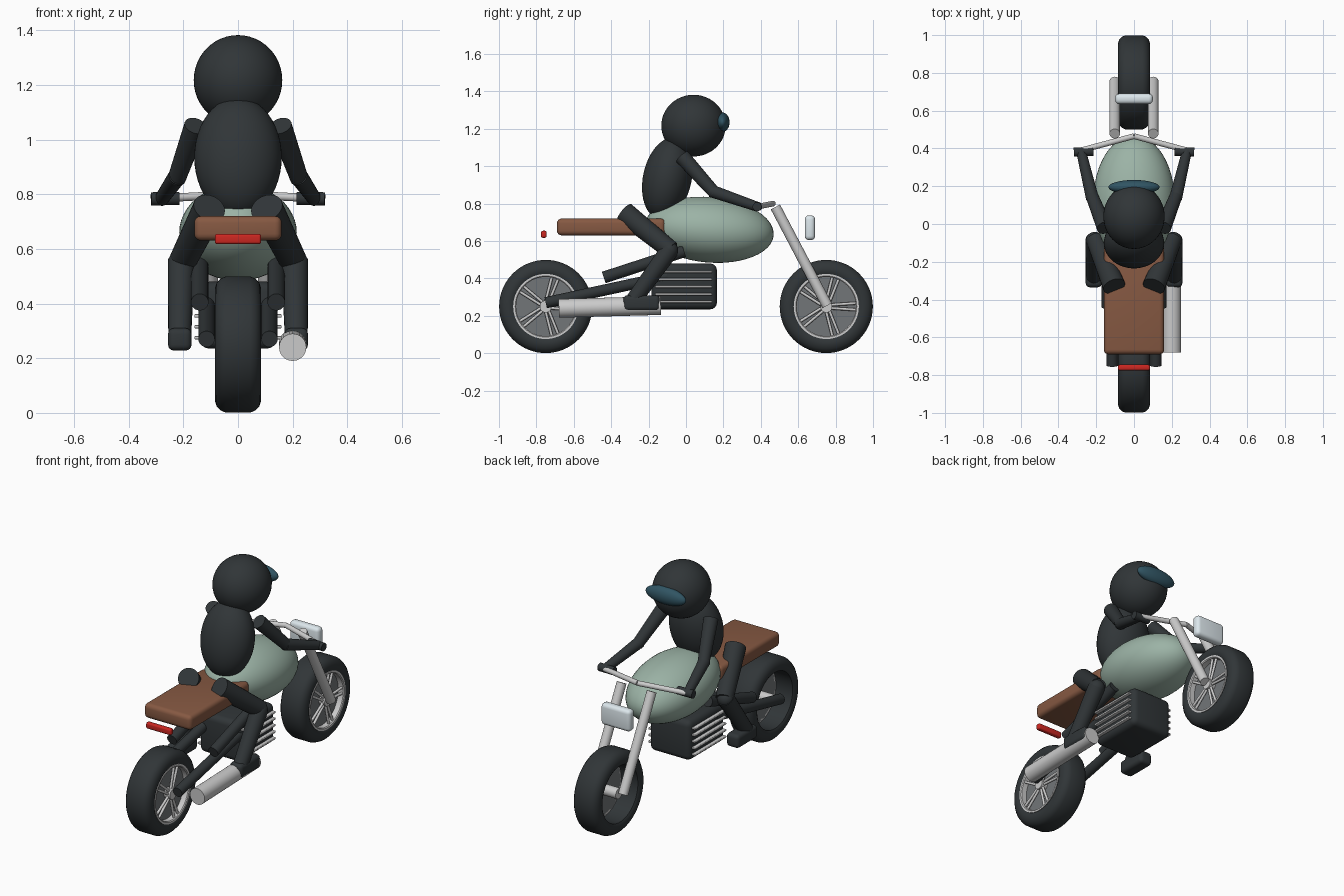
import bpy, bmesh
from math import cos, sin, pi, radians
from mathutils import Vector, Matrix

if "Cube" in bpy.data.objects:
    bpy.data.objects.remove(bpy.data.objects["Cube"])


def mat(name, col):
    m = bpy.data.materials.new(name)
    m.diffuse_color = (*col, 1)
    m.use_nodes = True
    m.node_tree.nodes["Principled BSDF"].inputs["Base Color"].default_value = m.diffuse_color
    return m


DARK = mat("dark", (0.03, 0.036, 0.039))
METAL = mat("metal", (0.6, 0.61, 0.61))
STEEL = mat("steel", (0.17, 0.18, 0.19))
GREEN = mat("sage", (0.33, 0.45, 0.38))
BROWN = mat("leather", (0.24, 0.10, 0.055))
RED = mat("red", (0.6, 0.02, 0.015))
GLASS = mat("glass", (0.72, 0.8, 0.84))
VISOR = mat("visor_blue", (0.03, 0.09, 0.125))


def finish(name, bm, material, angle=40):
    bmesh.ops.recalc_face_normals(bm, faces=bm.faces)
    me = bpy.data.meshes.new(name)
    bm.to_mesh(me)
    bm.free()
    ob = bpy.data.objects.new(name, me)
    bpy.context.collection.objects.link(ob)
    me.materials.append(material)
    bpy.ops.object.select_all(action='DESELECT')
    ob.select_set(True)
    bpy.context.view_layer.objects.active = ob
    bpy.ops.object.shade_smooth_by_angle(angle=radians(angle))
    return ob


def rod(name, a, b, r1, material, r2=None, seg=24):
    a, b = Vector(a), Vector(b)
    d = b - a
    m = Matrix.Translation((a + b) / 2) @ d.to_track_quat('Z', 'Y').to_matrix().to_4x4()
    bm = bmesh.new()
    bmesh.ops.create_cone(bm, cap_ends=True, segments=seg, radius1=r1,
                          radius2=r1 if r2 is None else r2, depth=d.length, matrix=m)
    return finish(name, bm, material)


def box(name, lo, hi, material, bevel=0.0):
    lo, hi = Vector(lo), Vector(hi)
    m = Matrix.Translation((lo + hi) / 2) @ Matrix.Diagonal((*(hi - lo), 1))
    bm = bmesh.new()
    bmesh.ops.create_cube(bm, size=1, matrix=m)
    if bevel:
        bmesh.ops.bevel(bm, geom=bm.edges[:], offset=bevel, segments=4,
                        profile=0.5, affect='EDGES')
    return finish(name, bm, material)


def ball(name, centre, radii, material, tilt=0):
    m = (Matrix.Translation(centre) @ Matrix.Rotation(radians(tilt), 4, 'X')
         @ Matrix.Diagonal((*radii, 1)))
    bm = bmesh.new()
    bmesh.ops.create_uvsphere(bm, u_segments=48, v_segments=24, radius=1, matrix=m)
    return finish(name, bm, material, 80)


def lathe(name, profile, y, z, material, seg=64):
    """Turn a closed (x, radius) outline around the axle."""
    bm = bmesh.new()
    rings = [[bm.verts.new((x, y + r * cos(2 * pi * i / seg), z + r * sin(2 * pi * i / seg)))
              for i in range(seg)] for x, r in profile]
    for k, ring in enumerate(rings):
        nxt = rings[(k + 1) % len(rings)]
        for i in range(seg):
            j = (i + 1) % seg
            bm.faces.new((ring[i], ring[j], nxt[j], nxt[i]))
    return finish(name, bm, material)


# Wheels: hollow tyre, rim ring, disc, hub and five paired spokes
for tag, y in (("rear", -0.75), ("front", 0.75)):
    half = [(0.078, 0.172), (0.085, 0.185), (0.085, 0.205), (0.078, 0.226),
            (0.064, 0.241), (0.045, 0.249)]
    tyre = half + [(-x, r) for x, r in reversed(half)]
    lathe(tag + "_tyre", tyre, y, 0.25, DARK)
    lathe(tag + "_rim", [(0.035, 0.158), (0.078, 0.158), (0.083, 0.163), (0.083, 0.174),
                         (0.035, 0.174)], y, 0.25, METAL)
    rod(tag + "_disc", (0.035, y, 0.25), (0.045, y, 0.25), 0.168, STEEL, seg=48)
    rod(tag + "_hub", (-0.07, y, 0.25), (0.085, y, 0.25), 0.032, METAL)
    for k in range(5):
        for s in (-1, 1):
            t = 2 * pi * k / 5
            u = t + s * 0.11
            v = t + s * 0.3
            rod(f"{tag}_spoke_{k}", (0.068, y + 0.03 * cos(v), 0.25 + 0.03 * sin(v)),
                (0.068, y + 0.163 * cos(u), 0.25 + 0.163 * sin(u)), 0.008, METAL, seg=10)

# Tank, seat and lights
ball("fuel_tank", (0, 0.125, 0.66), (0.215, 0.345, 0.175), GREEN, -5)
box("seat", (-0.16, -0.69, 0.63), (0.16, -0.11, 0.72), BROWN, 0.025)
box("tail_light", (-0.085, -0.775, 0.617), (0.085, -0.745, 0.655), RED, 0.01)
box("headlight", (-0.1, 0.635, 0.605), (0.1, 0.69, 0.737), GLASS, 0.022)

# Engine with cooling fins
box("engine", (-0.14, -0.185, 0.235), (0.14, 0.165, 0.48), DARK, 0.035)
for k in range(5):
    z = 0.275 + 0.04 * k
    box(f"engine_fin_{k}", (-0.16, -0.165, z - 0.006), (0.16, 0.14, z + 0.006), METAL, 0.004)

# Exhaust
rod("exhaust", (0.2, -0.68, 0.24), (0.2, -0.135, 0.255), 0.05, METAL)

# Handlebar, centre kinked forward
for s, side in ((-1, "left"), (1, "right")):
    rod(side + "_handlebar", (0, 0.465, 0.8), (s * 0.28, 0.39, 0.785), 0.015, METAL)
    rod(side + "_grip", (s * 0.215, 0.385, 0.785), (s * 0.318, 0.38, 0.783), 0.024, DARK)
    # Fork and frame
    rod(side + "_fork", (s * 0.102, 0.478, 0.782), (s * 0.102, 0.755, 0.255), 0.028, METAL)
    rod(side + "_swingarm", (s * 0.115, -0.75, 0.27), (s * 0.115, -0.1, 0.41), 0.03, DARK)
    rod(side + "_strut", (s * 0.14, -0.44, 0.405), (s * 0.14, -0.01, 0.545), 0.032, DARK)
    # Rider limbs
    rod(side + "_upper_arm", (s * 0.155, -0.02, 1.05), (s * 0.225, 0.155, 0.855),
        0.042, DARK, 0.033)
    rod(side + "_forearm", (s * 0.22, 0.135, 0.868), (s * 0.28, 0.385, 0.782),
        0.034, DARK, 0.026)
    rod(side + "_thigh", (s * 0.105, -0.33, 0.75), (s * 0.205, -0.08, 0.55),
        0.06, DARK, 0.05)
    ball(side + "_knee", (s * 0.207, -0.09, 0.55), (0.048, 0.048, 0.048), DARK)
    rod(side + "_shin", (s * 0.207, -0.085, 0.555), (s * 0.213, -0.28, 0.285),
        0.05, DARK, 0.042)
    box(side + "_boot", (s * 0.213 - 0.043, -0.335, 0.228),
        (s * 0.213 + 0.043, -0.14, 0.31), DARK, 0.022)

# Rider body and helmet
ball("torso", (0, -0.1, 0.935), (0.16, 0.13, 0.222), DARK, -12)
ball("helmet", (0, 0.04, 1.217), (0.162, 0.172, 0.165), DARK)
ball("visor", (0, 0.195, 1.235), (0.135, 0.038, 0.052), VISOR)
